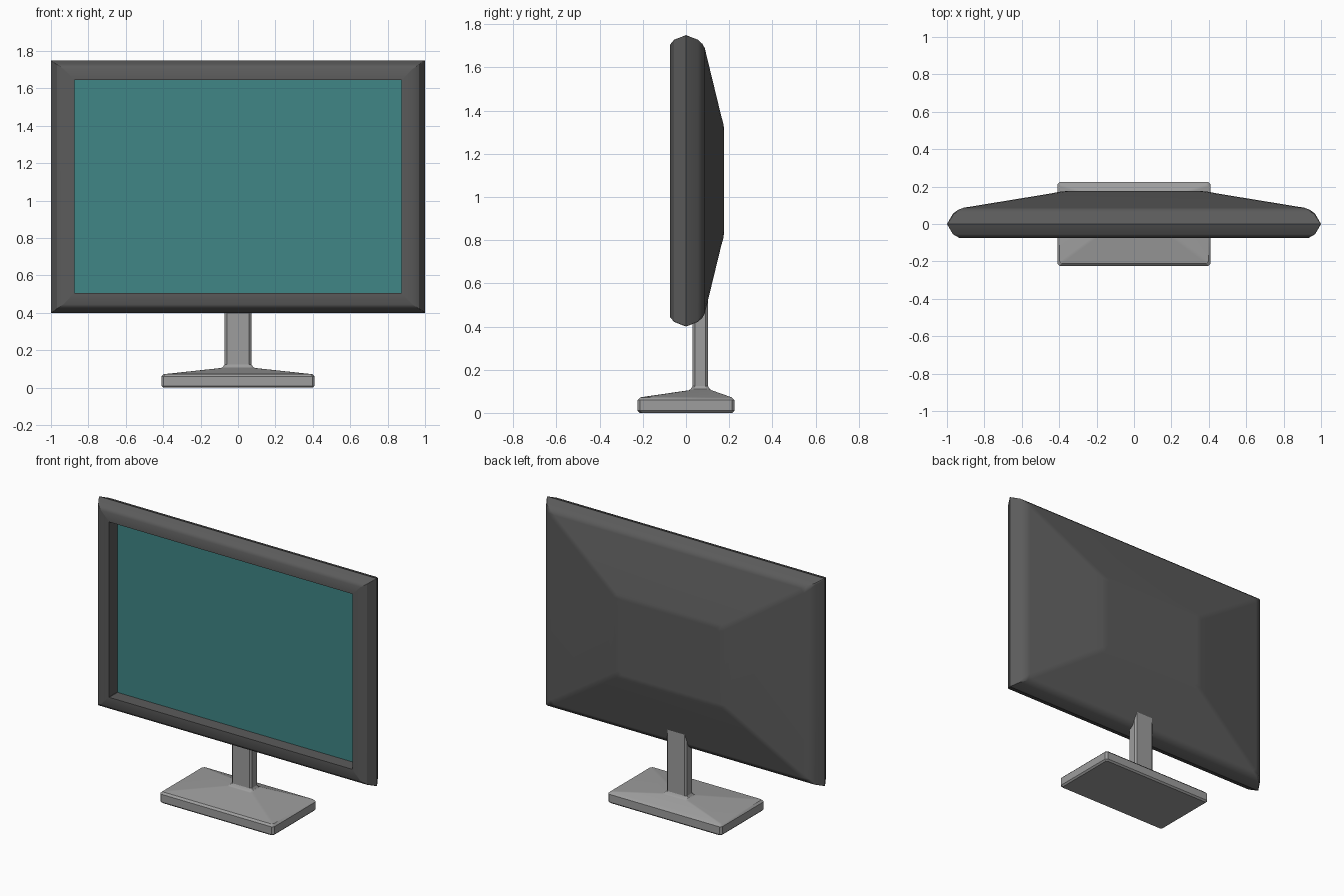
import bpy, bmesh, math

if "Cube" in bpy.data.objects:
    bpy.data.objects.remove(bpy.data.objects["Cube"])


def ring(hx, hy, c=0.0):
    """Rectangle outline, with corners cut by c when c > 0."""
    pts = []
    for sx, sy in ((1, 1), (-1, 1), (-1, -1), (1, -1)):
        if c:
            pair = [(sx * hx, sy * (hy - c)), (sx * (hx - c), sy * hy)]
            pts += pair if sx * sy > 0 else pair[::-1]
        else:
            pts.append((sx * hx, sy * hy))
    return pts


def loft(name, rings, color, cap_first=True, angle=30):
    """Skin a list of equal-length 3D outlines into one object."""
    bm = bmesh.new()
    loops = [[bm.verts.new(p) for p in r] for r in rings]
    n = len(loops[0])
    for a, b in zip(loops, loops[1:]):
        for i in range(n):
            j = (i + 1) % n
            bm.faces.new((a[i], a[j], b[j], b[i]))
    if cap_first:
        bm.faces.new(loops[0][::-1])
    bm.faces.new(loops[-1])
    bmesh.ops.recalc_face_normals(bm, faces=bm.faces)
    mesh = bpy.data.meshes.new(name)
    bm.to_mesh(mesh)
    bm.free()
    obj = bpy.data.objects.new(name, mesh)
    bpy.context.collection.objects.link(obj)
    mat = bpy.data.materials.new(name + "_colour")
    mat.diffuse_color = (*color, 1)
    mat.use_nodes = True
    mat.node_tree.nodes["Principled BSDF"].inputs["Base Color"].default_value = mat.diffuse_color
    mesh.materials.append(mat)
    bpy.ops.object.select_all(action='DESELECT')
    obj.select_set(True)
    bpy.context.view_layer.objects.active = obj
    bpy.ops.object.shade_smooth_by_angle(angle=math.radians(angle))
    # Large faces stay flat, only the narrow bevels blend
    weighted = obj.modifiers.new("weighted_normals", 'WEIGHTED_NORMAL')
    weighted.keep_sharp = True
    return obj


MID_Z = 1.075      # height of the screen centre
HALF_H = 0.675     # half height of the housing (half width is 1)


def upright(y, hx, hz, c=0.002):
    return [(x, y, MID_Z + z) for x, z in ring(hx, hz, c)]


def flat(z, hx, hy, cy=0.0, c=0.012):
    return [(x, cy + y, z) for x, y in ring(hx, hy, c)]


# Housing: recess wall, bezel, bevelled rim and tapered back
# (depth, scale of outline, corner cut)
profile = [(-0.075, 0.933, 0.002), (-0.055, 0.968, 0.002), (0, 1, 0.002),
           (0.055, 0.968, 0.006), (0.076, 0.94, 0.02), (0.087, 0.91, 0.025),
           (0.164, 0.44, 0.025), (0.172, 0.40, 0.025), (0.176, 0.36, 0.02)]
loft("monitor_housing",
     [upright(0.01, 0.875, 0.57), upright(-0.075, 0.875, 0.57)]
     + [upright(y, f, f * HALF_H, c) for y, f, c in profile],
     (0.105, 0.105, 0.105), cap_first=False)

# Screen panel at the bottom of the recess
loft("screen", [upright(0.01, 0.875, 0.57), upright(0.02, 0.875, 0.57)],
     (0.05, 0.24, 0.24))

# Stand: bevelled foot, sloping top, flared collar and neck in one skin
NECK_Y = 0.066
loft("stand", [
    flat(0, 0.40, 0.214),
    flat(0.01, 0.41, 0.224),
    flat(0.06, 0.41, 0.224),
    flat(0.072, 0.398, 0.212),
    flat(0.105, 0.092, 0.052, NECK_Y),
    flat(0.111, 0.08, 0.044, NECK_Y),
    flat(0.124, 0.072, 0.036, NECK_Y),
    flat(0.56, 0.072, 0.036, NECK_Y),
], (0.34, 0.34, 0.34))
